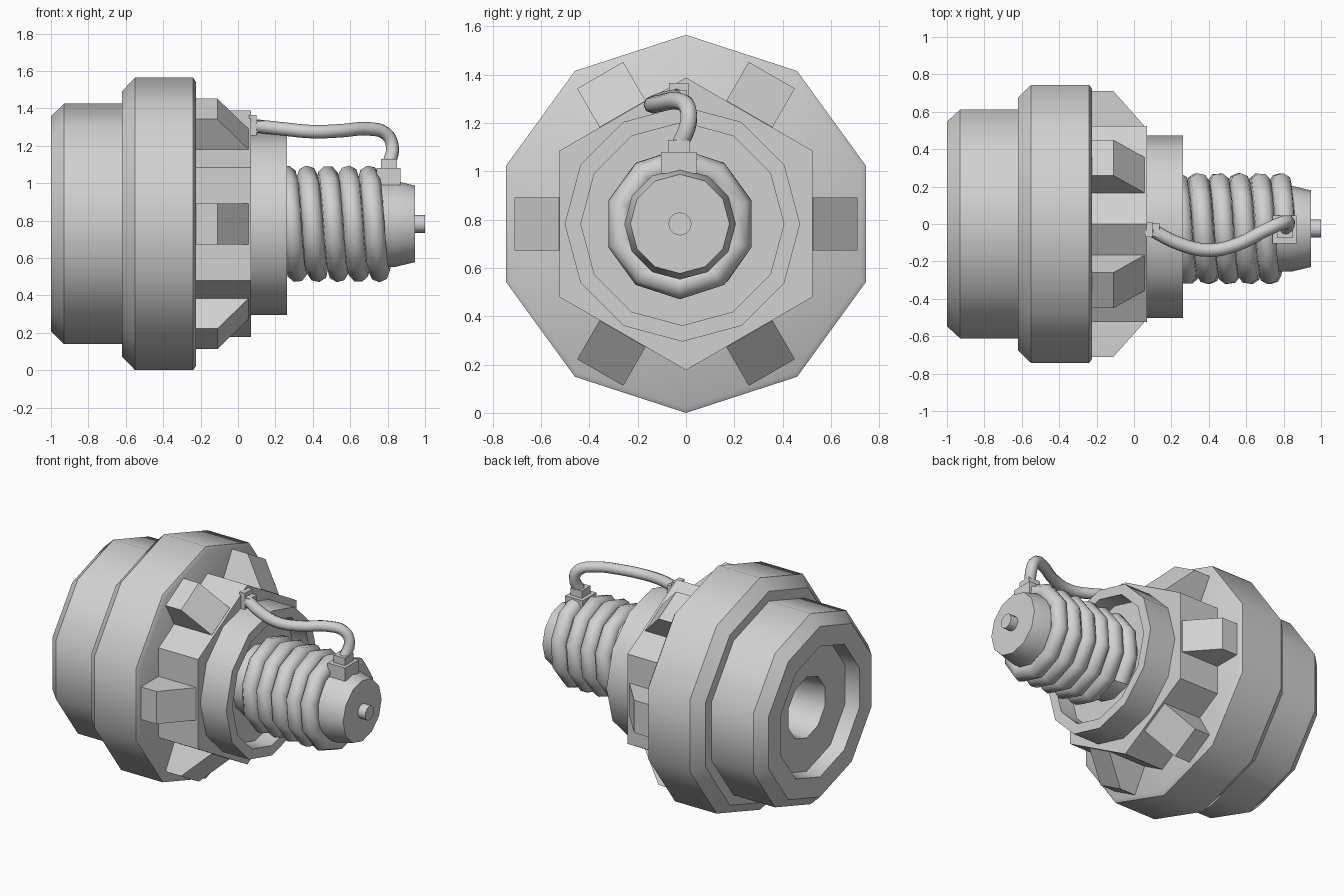
import bpy
import bmesh
from math import pi, sin, cos, radians
from mathutils import Matrix, Vector

cube = bpy.data.objects.get("Cube")
if cube:
    bpy.data.objects.remove(cube, do_unlink=True)

CZ = 0.782            # height of the main axis, which runs along x
OFF = -0.025          # sideways offset of the nozzle assembly

grey = bpy.data.materials.new("light grey")
grey.use_nodes = True
colour = (0.64, 0.64, 0.64, 1)
grey.diffuse_color = colour
grey.node_tree.nodes["Principled BSDF"].inputs["Base Color"].default_value = colour


def finish(name, bm, angle=40):
    """Turn a bmesh into a shaded object."""
    bmesh.ops.remove_doubles(bm, verts=bm.verts, dist=1e-5)
    bmesh.ops.recalc_face_normals(bm, faces=bm.faces)
    mesh = bpy.data.meshes.new(name)
    bm.to_mesh(mesh)
    bm.free()
    mesh.materials.append(grey)
    ob = bpy.data.objects.new(name, mesh)
    bpy.context.collection.objects.link(ob)
    select(ob)
    bpy.ops.object.shade_smooth_by_angle(angle=radians(angle))
    return ob


def select(ob):
    bpy.ops.object.select_all(action="DESELECT")
    ob.select_set(True)
    bpy.context.view_layer.objects.active = ob


def lathe(name, profile, sides, cy=0.0):
    """Revolve (x, radius) points about the x axis, one corner at the top."""
    bm = bmesh.new()
    rings = []
    for x, r in profile:
        turn = [pi / 2 + 2 * pi * i / sides for i in range(sides)]
        rings.append([bm.verts.new((x, cy + r * cos(a), CZ + r * sin(a))) for a in turn])
    for a, b in zip(rings, rings[1:]):
        for i in range(sides):
            j = (i + 1) % sides
            bm.faces.new((a[i], a[j], b[j], b[i]))
    return finish(name, bm)


def box(name, low, high):
    bm = bmesh.new()
    low, high = Vector(low), Vector(high)
    size = Matrix.Diagonal((*(high - low), 1))
    bmesh.ops.create_cube(bm, size=1, matrix=Matrix.Translation((low + high) / 2) @ size)
    return finish(name, bm)


def tube(name, points, radius, kind):
    """Sweep a round section along a path and make it a mesh."""
    curve = bpy.data.curves.new(name, "CURVE")
    curve.dimensions = "3D"
    curve.bevel_depth = radius
    curve.bevel_resolution = 2
    curve.use_fill_caps = True
    curve.resolution_u = 4
    spline = curve.splines.new(kind)
    if kind == "BEZIER":
        spline.bezier_points.add(len(points) - 1)
        for p, co in zip(spline.bezier_points, points):
            p.co = co
            p.handle_left_type = p.handle_right_type = "AUTO"
    else:
        spline.points.add(len(points) - 1)
        for p, co in zip(spline.points, points):
            p.co = (*co, 1)
    curve.materials.append(grey)
    ob = bpy.data.objects.new(name, curve)
    bpy.context.collection.objects.link(ob)
    select(ob)
    bpy.ops.object.convert(target="MESH")
    bpy.ops.object.shade_smooth_by_angle(angle=radians(50))
    return ob


# Main drum with its wide rim and the recessed opening at the rear
lathe("main_drum", [
    (-0.6, 0), (-0.6, 0.17), (-0.9, 0.205), (-0.9, 0.43), (-1, 0.44), (-1, 0.575),
    (-0.93, 0.643), (-0.62, 0.643), (-0.62, 0.71), (-0.55, 0.782),
    (-0.24, 0.782), (-0.225, 0.76), (-0.225, 0)], 10)

# Six-sided hub
lathe("hub", [(-0.23, 0), (-0.23, 0.605), (0.07, 0.605), (0.07, 0)], 6)

# Wedge block on each side of the hub
wedge = [(-0.23, 0.5), (-0.23, 0.71), (-0.11, 0.71), (0.055, 0.525), (0.055, 0.5)]
for k in range(6):
    bm = bmesh.new()
    face = bm.faces.new([bm.verts.new((x, r, -0.11)) for x, r in wedge])
    side = bmesh.ops.extrude_face_region(bm, geom=[face])["geom"]
    moved = [v for v in side if isinstance(v, bmesh.types.BMVert)]
    bmesh.ops.translate(bm, verts=moved, vec=(0, 0, 0.22))
    bm.transform(Matrix.Translation((0, 0, CZ)) @ Matrix.Rotation(k * pi / 3, 4, "X"))
    finish(f"wedge_block_{k + 1}", bm, 30)

# Hollow collar, core with tapered tip, and end pin
lathe("collar", [
    (0.06, 0), (0.06, 0.487), (0.263, 0.487), (0.263, 0.42),
    (0.14, 0.42), (0.14, 0)], 12, OFF - 0.005 + 0.015)
lathe("core", [(0.1, 0), (0.1, 0.23), (0.84, 0.23), (0.945, 0.205), (0.945, 0)], 12, OFF)
lathe("end_pin", [(0.93, 0), (0.93, 0.048), (1, 0.048), (1, 0)], 12, OFF)

# Coil wound round the core, ending under the connector
pitch, per_turn, turns = 0.11, 10, 5.4
coil = []
for i in range(int(per_turn * turns) + 1):
    t = i / per_turn - turns
    a = pi / 2 + 2 * pi * t
    coil.append((0.81 + pitch * t, OFF + 0.256 * cos(a), CZ + 0.256 * sin(a)))
tube("coil", coil, 0.056, "POLY")

# Connector blocks at both cable ends
box("connector_base", (0.74, -0.103, 0.99), (0.87, 0.045, 1.08))
box("connector_top", (0.765, -0.075, 1.07), (0.85, 0.017, 1.13))
box("socket_plate", (0.06, -0.07, 1.25), (0.1, 0.01, 1.365))
box("socket", (0.07, -0.065, 1.27), (0.135, 0.005, 1.335))

# Cable from the collar to the connector
tube("cable", [
    (0.1, -0.035, 1.305), (0.24, -0.105, 1.29), (0.4, -0.14, 1.275), (0.55, -0.11, 1.28),
    (0.7, -0.035, 1.29), (0.79, 0.005, 1.265), (0.825, 0.01, 1.2), (0.808, -0.03, 1.1)],
    0.036, "BEZIER")
